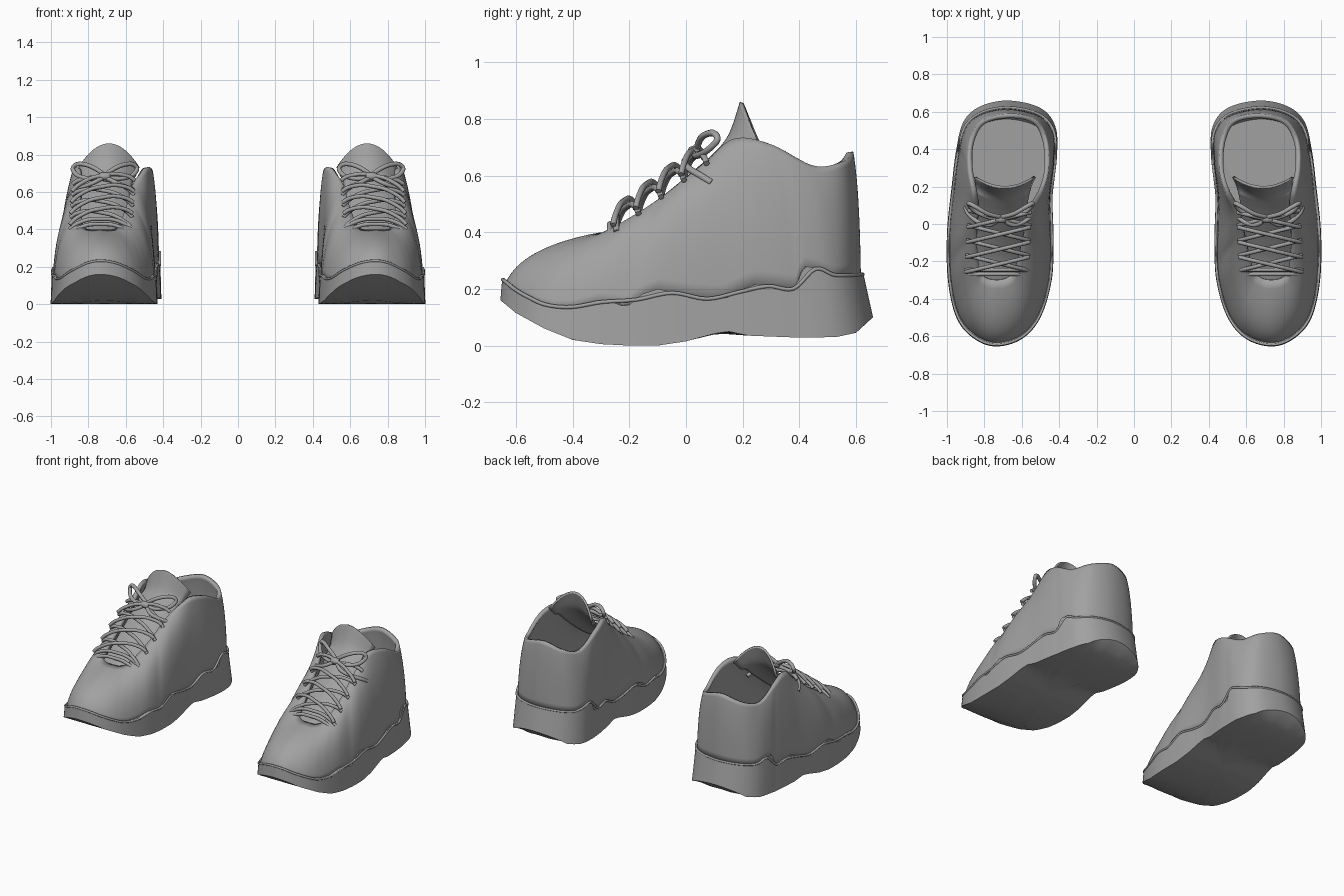
import bpy, math
from mathutils import Vector

cube = bpy.data.objects.get("Cube")
if cube:
    bpy.data.objects.remove(cube)

grey = bpy.data.materials.new("mid_grey")
grey.use_nodes = True
grey.diffuse_color = (0.36, 0.36, 0.36, 1)
grey.node_tree.nodes["Principled BSDF"].inputs["Base Color"].default_value = (0.36, 0.36, 0.36, 1)

STEPS = 10  # samples between neighbouring key points


def spline(keys, closed=True):
    """Catmull-Rom samples through the key points."""
    pts = [Vector(k) for k in keys]
    n = len(pts)
    get = (lambda i: pts[i % n]) if closed else (lambda i: pts[max(0, min(n - 1, i))])
    out = []
    for i in range(n if closed else n - 1):
        a, b, c, d = (get(i + k) for k in (-1, 0, 1, 2))
        for s in range(STEPS):
            t = s / STEPS
            out.append(b + (c - a) * t / 2 + (a - b * 2.5 + c * 2 - d / 2) * t * t
                       + ((b - c) * 1.5 + (d - a) / 2) * t ** 3)
    if not closed:
        out.append(pts[-1])
    return out


def height(profile, y):
    """Height of a side profile at a given y."""
    if y <= profile[0][0]:
        return profile[0][1]
    for (a, za), (b, zb) in zip(profile, profile[1:]):
        if y <= b:
            return za + (zb - za) * (y - a) / (b - a)
    return profile[-1][1]


def grid_mesh(name, rows, closed, caps=False, thickness=0):
    """Skin rows of points, then mirror into the second shoe."""
    n = len(rows[0])
    verts = [p for row in rows for p in row]
    faces = []
    for j in range(len(rows) - 1):
        for i in range(n if closed else n - 1):
            k = (i + 1) % n
            faces.append((j * n + i, j * n + k, j * n + n + k, j * n + n + i))
    if caps:
        faces.append(tuple(reversed(range(n))))
        faces.append(tuple(range(len(verts) - n, len(verts))))
    mesh = bpy.data.meshes.new(name)
    mesh.from_pydata(verts, [], faces)
    mesh.materials.append(grey)
    obj = bpy.data.objects.new(name, mesh)
    bpy.context.collection.objects.link(obj)
    bpy.ops.object.select_all(action='DESELECT')
    obj.select_set(True)
    bpy.context.view_layer.objects.active = obj
    bpy.ops.object.shade_smooth_by_angle(angle=math.radians(40))
    if thickness:
        solid = obj.modifiers.new("Thickness", 'SOLIDIFY')
        solid.thickness = thickness
        solid.offset = -1
    mirror = obj.modifiers.new("Pair", 'MIRROR')
    mirror.use_mirror_merge = False
    return obj


def tubes(name, paths, radius, closed=False):
    """Round cords for both shoes."""
    curve = bpy.data.curves.new(name, 'CURVE')
    curve.dimensions = '3D'
    curve.bevel_depth = radius
    curve.bevel_resolution = 2
    curve.use_fill_caps = True
    for path in paths:
        for side in (1, -1):
            pts = spline(path, closed)[::2]
            line = curve.splines.new('POLY')
            line.points.add(len(pts) - 1)
            line.use_cyclic_u = closed
            line.use_smooth = True
            for p, v in zip(line.points, pts):
                p.co = (v.x * side, v.y, v.z, 1)
    curve.materials.append(grey)
    obj = bpy.data.objects.new(name, curve)
    bpy.context.collection.objects.link(obj)


# Sole: footprint, underside profile and wavy upper edge
footprint = spline([
    (.74, -.655), (.86, -.61), (.95, -.5), (.995, -.3), (1, -.05), (.975, .2),
    (.95, .4), (.91, .55), (.82, .63), (.67, .66), (.5, .62), (.42, .52),
    (.412, .36), (.435, .15), (.43, -.08), (.44, -.3), (.5, -.5), (.6, -.615)])
underside = [(-.655, .16), (-.6, .115), (-.5, .06), (-.4, .02), (-.3, .005), (-.2, 0),
             (-.1, 0), (0, .015), (.1, .042), (.15, .05), (.22, .035), (.4, .028),
             (.53, .03), (.6, .045), (.66, .1)]
edge = [(-.65, .24), (-.6, .2), (-.53, .16), (-.47, .14), (-.4, .14), (-.31, .16),
        (-.25, .15), (-.21, .135), (-.16, .18), (-.1, .2), (0, .18), (.1, .165),
        (.15, .17), (.2, .2), (.25, .218), (.39, .203), (.4, .25), (.42, .28),
        (.47, .272), (.53, .25), (.62, .255)]


def ring(sx, front, back, profile, dz=0):
    """Footprint scaled about its middle and laid on a side profile."""
    out = []
    for p in footprint:
        y = p.y * (back if p.y > 0 else front)
        out.append(Vector((.7 + (p.x - .7) * sx, y, height(profile, y) + dz)))
    return out


sole_rows = [ring(s, s, s, underside) for s in (.02, .2, .4, .6, .8, .92, 1)]
sole_rows.append(ring(.975, .99, .948, edge))
sole_rows.append(ring(.955, .975, .935, edge))
floor = [(-.6, .17), (.6, .19)]
sole_rows += [ring(s, s, s, floor) for s in (.85, .5, .02)]
grid_mesh("sole", sole_rows, True, caps=True)

# Thin bead along the sole's upper edge
tubes("sole_bead", [ring(.972, .986, .945, edge, -.004)[::5]], .007, closed=True)

# Upper: bulging skin from the sole edge to the collar and lace opening
collar = spline([
    (.735, -.3, .4), (.79, -.29, .4), (.825, -.25, .42), (.84, -.1, .515),
    (.84, .06, .645), (.86, .17, .73), (.885, .3, .71), (.875, .45, .635),
    (.81, .555, .65), (.665, .59, .685), (.53, .56, .65), (.47, .46, .63),
    (.455, .3, .71), (.49, .17, .73), (.56, .06, .645), (.6, -.1, .515),
    (.64, -.25, .42), (.68, -.29, .4)])
base = ring(.955, .975, .935, edge, -.015)
upper_rows = []
for j in range(13):
    t = j / 12
    row = []
    for b, c in zip(base, collar):
        m = b.lerp(c, .15)
        m.z = b.z + (c.z - b.z) * .72
        row.append(b.lerp(m, t).lerp(m.lerp(c, t), t))
    upper_rows.append(row)
grid_mesh("upper", upper_rows, True, thickness=.024)

# Tongue: centre line with half width in the first value
spine = spline([(.1, -.33, .375), (.12, -.2, .43), (.13, -.1, .5), (.135, 0, .585),
                (.14, .09, .67), (.15, .15, .745), (.165, .19, .86)], closed=False)
tongue_rows = []
for j, p in enumerate(spine):
    v = j / (len(spine) - 1)
    row = []
    for i in range(17):
        u = i / 8 - 1
        sag = .03 + .1 * max(0, v - .75) * 4
        row.append((.735 - .045 * v + p.x * u, p.y + .06 * v * u * u, p.z - sag * u * u))
    tongue_rows.append(row)
grid_mesh("tongue", tongue_rows, False, thickness=.014)


# Laces: straight bars at the toe, then crossing strands
def strand(y0, y1, side, lift=.025):
    path = []
    for k in (-1, -.8, -.4, 0, .4, .8, 1):
        y = y0 + (y1 - y0) * (k + 1) / 2
        centre = .735 - .05 * (y + .25)
        z = .425 + (y + .25) * .74 + lift - .055 * abs(k) ** 3
        path.append((centre + side * k * .166, y - lift * .5, z))
    return path


rows = [-.235, -.155, -.075, .005, .085]
strands = [strand(-.262, -.262, 1, .012), strand(-.235, -.235, 1, .02)]
for a, b in zip(rows, rows[1:]):
    strands += [strand(a, b, 1, .025), strand(a, b, -1, .045)]
tubes("laces", strands, .011)

# Bow: two loops, two tails and a knot
loops, tails = [], []
for s in (1, -1):
    place = lambda pts: [(.712 + s * x, y, z) for x, y, z in pts]
    loops.append(place([(0, .035, .685), (.07, .055, .735), (.14, .095, .75), (.172, .11, .725),
                        (.14, .07, .685), (.06, .035, .67)]))
    tails.append(place([(0, .03, .68), (.06, -.005, .65), (.12, .01, .625),
                        (.17, .05, .6), (.19, .09, .575)]))
tubes("bow_loops", loops, .012, closed=True)
tubes("bow_tails", tails, .012)
tubes("bow_knot", [[(.69, .03, .68), (.712, .026, .684), (.734, .03, .68)]], .022)
